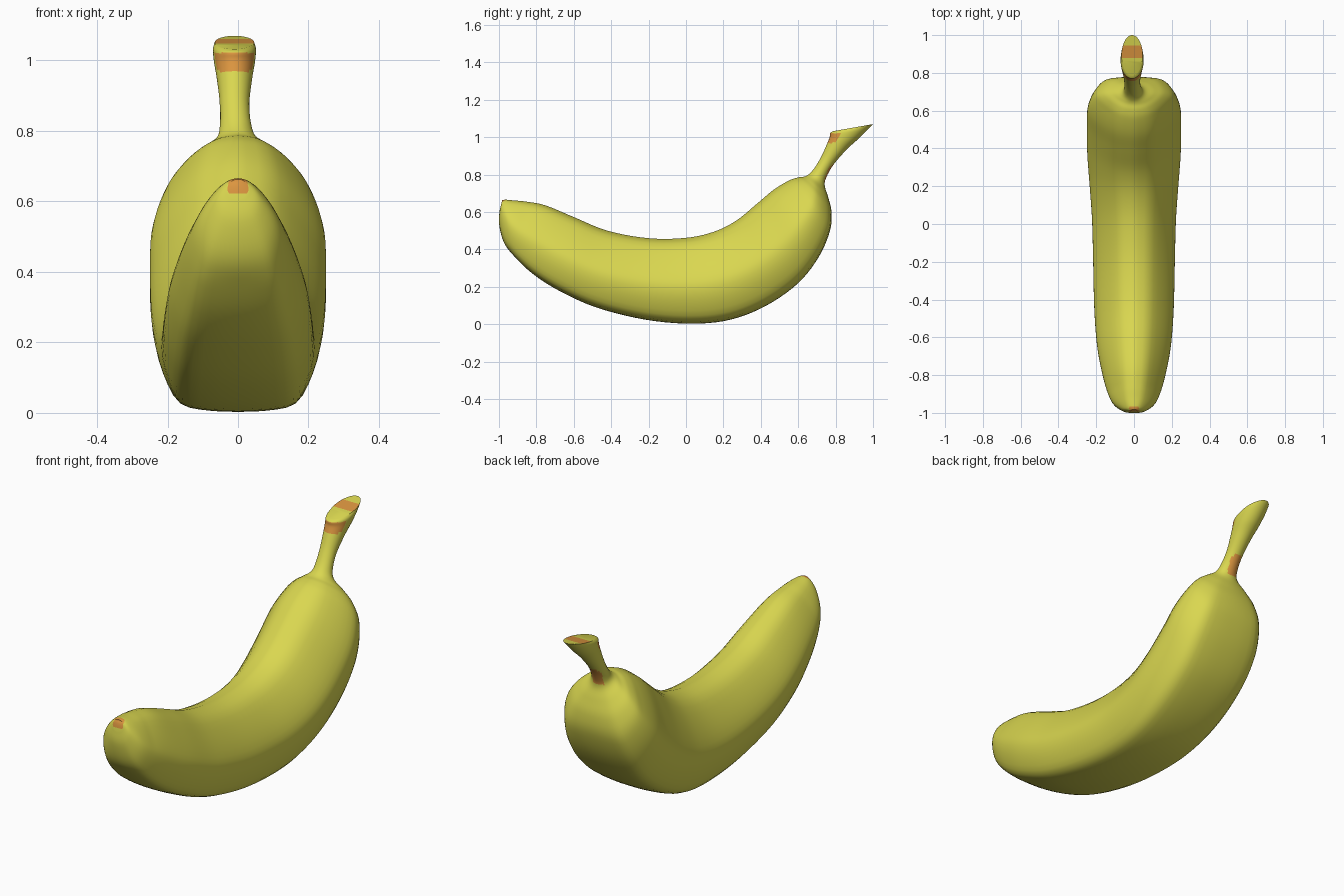
import bpy, bmesh, math
from mathutils import Vector

if "Cube" in bpy.data.objects:
    bpy.data.objects.remove(bpy.data.objects["Cube"])

# Stations along the fruit: inner edge y, z / outer edge y, z / half width
STATIONS = [
    (-.983, .663, -.996, .61, .03), (-.965, .666, -1.0, .54, .065),
    (-.92, .662, -.975, .44, .11), (-.85, .655, -.92, .365, .14),
    (-.75, .635, -.82, .27, .168), (-.6, .573, -.68, .18, .195),
    (-.42, .5, -.48, .09, .21), (-.2, .46, -.22, .025, .216),
    (0, .462, .03, .003, .222), (.15, .495, .24, .025, .235),
    (.27, .555, .43, .1, .247), (.38, .645, .6, .22, .25),
    (.47, .72, .71, .36, .245), (.55, .768, .77, .5, .212),
    (.6, .785, .778, .6, .165), (.635, .79, .76, .68, .11),
    (.66, .805, .742, .74, .06), (.69, .84, .75, .785, .045),
    (.725, .9, .79, .855, .042), (.752, .96, .86, .935, .05),
    (.768, 1.0, .92, .99, .058), (.77, 1.022, .97, 1.04, .061),
    (.785, 1.032, 1.0, 1.07, .056)]
# Half cross-section of the body: narrow rounded inside, flat outside
SECTION = [(0, 1), (.37, .88), (.7, .5), (.94, .08), (1, -.22),
           (.92, -.58), (.73, -.9), (.37, -.985), (0, -1)]


def spline(pts, steps):
    """Catmull-Rom through points of any dimension."""
    out = []
    for i in range(len(pts) - 1):
        a, b, c, d = (pts[max(0, min(len(pts) - 1, i + k))] for k in (-1, 0, 1, 2))
        for s in range(steps):
            t = s / steps
            out.append(tuple(.5 * (2 * q + (r - p) * t + (2 * p - 5 * q + 4 * r - w) * t * t
                                   + (3 * q - p - 3 * r + w) * t ** 3)
                             for p, q, r, w in zip(a, b, c, d)))
    out.append(tuple(pts[-1]))
    return out


def material(name, rgb):
    m = bpy.data.materials.new(name)
    m.diffuse_color = (*rgb, 1)
    m.use_nodes = True
    m.node_tree.nodes["Principled BSDF"].inputs["Base Color"].default_value = m.diffuse_color
    return m


STEPS = 5
half = spline(SECTION, 3)
H = len(half) - 1
N = 2 * H
bm = bmesh.new()
rings = []
for k, (ty, tz, by, bz, w) in enumerate(spline(STATIONS, STEPS)):
    s = k / STEPS
    rnd = max(0, min(1, max((3 - s) / 3, (s - 13) / 4)))   # rounder toward both ends
    shift = -.01 * max(0, min(1, (s - 15) / 3))            # stem leans slightly left
    ring = []
    for j in range(N):
        i, side = (j, 1) if j <= H else (N - j, -1)
        u, v = half[i]
        a = math.pi * i / H
        u += (math.sin(a) - u) * rnd
        v += (math.cos(a) - v) * rnd
        f = (1 + v) / 2
        ring.append(bm.verts.new((side * u * w + shift,
                                  by + (ty - by) * f, bz + (tz - bz) * f)))
    rings.append(ring)

# Skin
for a, b in zip(rings, rings[1:]):
    for j in range(N):
        bm.faces.new((a[j], a[(j + 1) % N], b[(j + 1) % N], b[j]))
# End caps made of cross strips
for r in (rings[0], rings[-1]):
    bm.faces.new((r[0], r[1], r[N - 1]))
    for j in range(1, H - 1):
        bm.faces.new((r[j], r[j + 1], r[N - j - 1], r[N - j]))
    bm.faces.new((r[H - 1], r[H], r[H + 1]))
bmesh.ops.recalc_face_normals(bm, faces=bm.faces)
bm.normal_update()

# Orange marks: blossom tip, stem band, cut-face band, back of neck
for f in bm.faces:
    c, n = f.calc_center_median(), f.normal
    tip = (c - Vector((0, -.985, .65))).length < .028
    band = .97 < c.z < 1.022 and c.y < .87 and n.y < -.3
    cut = c.z > 1.03 and .875 < c.y < .945 and n.z > .5
    neck = .76 < c.z < .85 and c.y > .72 and abs(c.x + .01) < .03 and n.y > .3
    f.material_index = int(tip or band or cut or neck)

mesh = bpy.data.meshes.new("banana")
bm.to_mesh(mesh)
bm.free()
mesh.materials.append(material("banana yellow", (.70, .68, .08)))
mesh.materials.append(material("orange mark", (.71, .30, .05)))
banana = bpy.data.objects.new("banana", mesh)
bpy.context.collection.objects.link(banana)
bpy.context.view_layer.objects.active = banana
banana.select_set(True)
bpy.ops.object.shade_smooth_by_angle(angle=math.radians(50))
